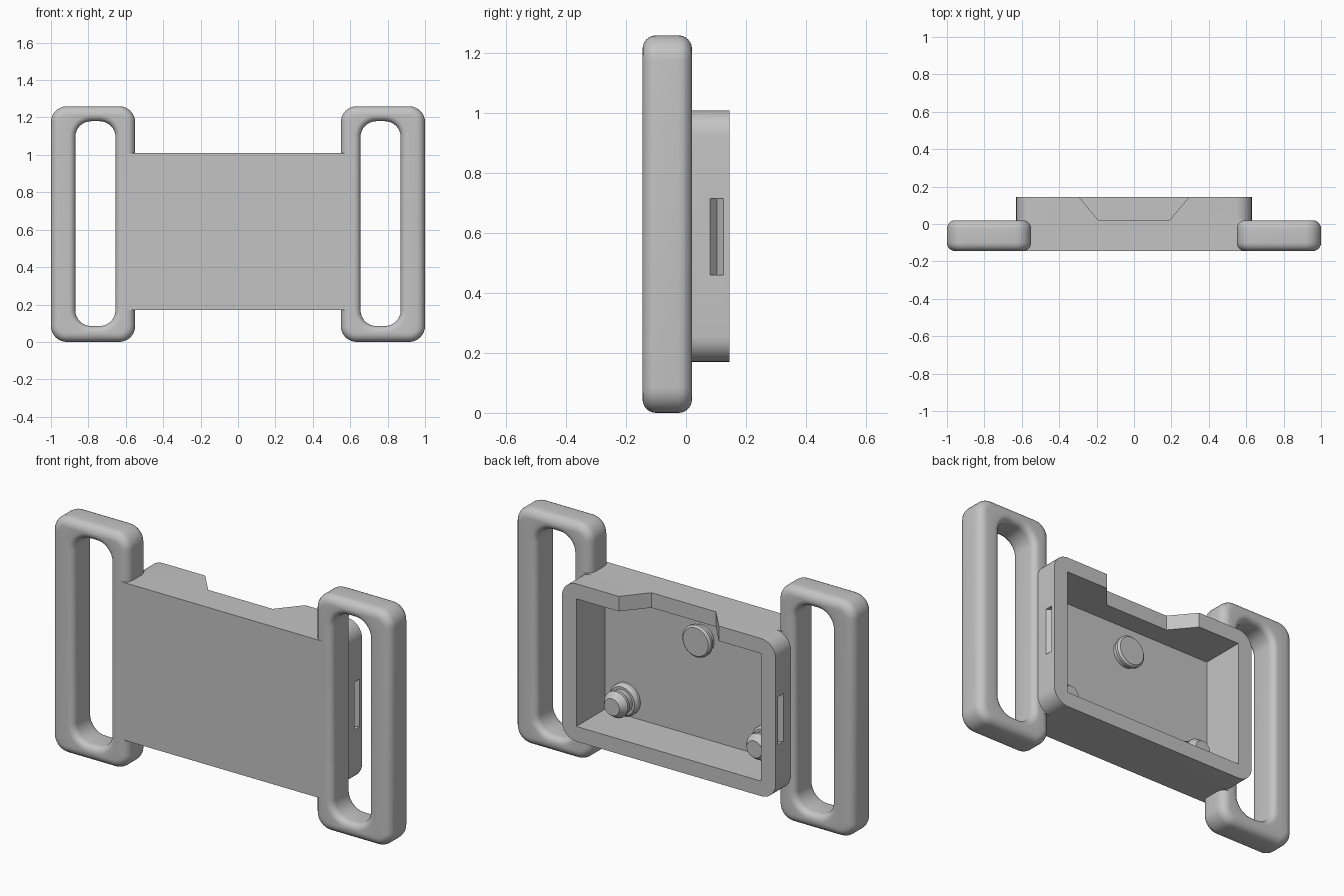
import bpy, bmesh, math
from mathutils import Vector

if "Cube" in bpy.data.objects:
    bpy.data.objects.remove(bpy.data.objects["Cube"])

grey = bpy.data.materials.new("light grey plastic")
grey.diffuse_color = (0.55, 0.55, 0.55, 1)
grey.use_nodes = True
grey.node_tree.nodes["Principled BSDF"].inputs["Base Color"].default_value = grey.diffuse_color


def make(name, verts, faces, helper=False):
    bm = bmesh.new()
    vs = [bm.verts.new(v) for v in verts]
    for f in faces:
        bm.faces.new([vs[i] for i in f])
    bmesh.ops.recalc_face_normals(bm, faces=bm.faces)
    me = bpy.data.meshes.new(name)
    bm.to_mesh(me)
    bm.free()
    me.materials.append(grey)
    ob = bpy.data.objects.new(name, me)
    bpy.context.collection.objects.link(ob)
    ob.hide_render = helper
    return ob


def smooth(ob, angle=35):
    bpy.ops.object.select_all(action='DESELECT')
    ob.select_set(True)
    bpy.context.view_layer.objects.active = ob
    bpy.ops.object.shade_smooth_by_angle(angle=math.radians(angle))


def rounded_rect(x0, x1, z0, z1, r, n=8):
    """Outline of a rounded rectangle as (x, z) points."""
    pts = []
    corners = [(x1 - r, z1 - r), (x0 + r, z1 - r), (x0 + r, z0 + r), (x1 - r, z0 + r)]
    for k, (cx, cz) in enumerate(corners):
        for i in range(n + 1):
            a = math.pi / 2 * (k + i / n)
            pts.append((cx + r * math.cos(a), cz + r * math.sin(a)))
    return pts


def prism(name, outline, a, b, axis='y', helper=False):
    """Extrude an outline along y (points are x,z) or along z (points are x,y)."""
    place = (lambda p, t: (p[0], t, p[1])) if axis == 'y' else (lambda p, t: (p[0], p[1], t))
    n = len(outline)
    verts = [place(p, t) for t in (a, b) for p in outline]
    faces = [tuple(range(n)), tuple(range(n, 2 * n))]
    faces += [(i, (i + 1) % n, n + (i + 1) % n, n + i) for i in range(n)]
    return make(name, verts, faces, helper)


def rect(x0, x1, z0, z1):
    return [(x0, z0), (x1, z0), (x1, z1), (x0, z1)]


def boolean(ob, tool, op):
    m = ob.modifiers.new(op.lower(), 'BOOLEAN')
    m.object, m.operation, m.solver = tool, op, 'EXACT'
    bpy.context.view_layer.objects.active = ob
    bpy.ops.object.modifier_apply(modifier=m.name)
    bpy.data.objects.remove(tool)


FRONT, MID, BACK = -0.145, 0.02, 0.145

# Strap loops: rounded frames with filleted outer and inner edges
def strap_loop(name, s, steps=6):
    rings = []

    def fillet(f, y, sign, reverse):
        out = []
        for i in range(steps + 1):
            a = math.pi / 2 * i / steps
            out.append((f * (1 - math.sin(a)), y + sign * f * (1 - math.cos(a))))
        return out[::-1] if reverse else out

    fo, fi = 0.045, 0.034
    for d, y in fillet(fo, FRONT, 1, False) + fillet(fo, MID, -1, True):
        rings.append([(x, y, z) for x, z in
                      rounded_rect(0.55 + d, 1 - d, d, 1.26 - d, 0.085 - d)])
    for d, y in fillet(fi, MID, -1, False) + fillet(fi, FRONT, 1, True):
        rings.append([(x, y, z) for x, z in
                      rounded_rect(0.655 - d, 0.87 + d, 0.085 - d, 1.18 + d, 0.085 + d)])
    n, m = len(rings[0]), len(rings)
    verts = [(s * x, y, z) for r in rings for x, y, z in r]
    faces = [(j * n + i, j * n + (i + 1) % n, (j + 1) % m * n + (i + 1) % n, (j + 1) % m * n + i)
             for j in range(m) for i in range(n)]
    smooth(make(name, verts, faces))


strap_loop("strap_loop_right", 1)
strap_loop("strap_loop_left", -1)

# Case: square front plate joined to a rounded back frame, then hollowed
case = prism("case", rect(-0.597, 0.597, 0.17, 1.01), FRONT, MID)
frame = prism("frame", rounded_rect(-0.63, 0.63, 0.17, 1.01, 0.085), -0.01, BACK)
boolean(case, frame, 'UNION')
cavity = prism("cavity", rect(-0.545, 0.545, 0.25, 0.93), -0.095, 0.3, helper=True)
boolean(case, cavity, 'DIFFERENCE')

# Flared opening in the top wall
notch = prism("notch", [(-0.19, MID), (0.19, MID), (0.341, 0.2), (-0.341, 0.2)],
              0.9, 1.1, 'z', True)
boolean(case, notch, 'DIFFERENCE')

# Latch grooves in the side walls
for s in (1, -1):
    groove = prism("groove", [(s * 0.65, 0.08), (s * 0.63, 0.08), (s * 0.6, 0.104),
                              (s * 0.63, 0.125), (s * 0.65, 0.125)], 0.46, 0.715, 'z', True)
    boolean(case, groove, 'DIFFERENCE')
smooth(case, 20)


# Pegs: turned profiles of (radius, height) standing on the cavity floor
def peg(name, x, z, profile, n=32):
    verts, faces = [], []
    for r, h in profile:
        for i in range(n):
            a = 2 * math.pi * i / n
            verts.append((x + r * math.cos(a), -0.1 + h, z + r * math.sin(a)))
    m = len(profile)
    for j in range(m - 1):
        faces += [(j * n + i, j * n + (i + 1) % n, (j + 1) * n + (i + 1) % n, (j + 1) * n + i)
                  for i in range(n)]
    faces += [tuple(range(n)), tuple(range((m - 1) * n, m * n))]
    smooth(make(name, verts, faces), 25)


tall = [(0.085, 0), (0.085, 0.025), (0.075, 0.04), (0.062, 0.04), (0.062, 0.065),
        (0.07, 0.075), (0.07, 0.09), (0.045, 0.125)]
short = [(0.075, 0), (0.075, 0.025), (0.085, 0.03), (0.085, 0.045), (0.075, 0.055)]
peg("peg_lower_right", 0.42, 0.34, tall)
peg("peg_lower_left", -0.42, 0.34, tall)
peg("peg_upper", -0.025, 0.78, short)
